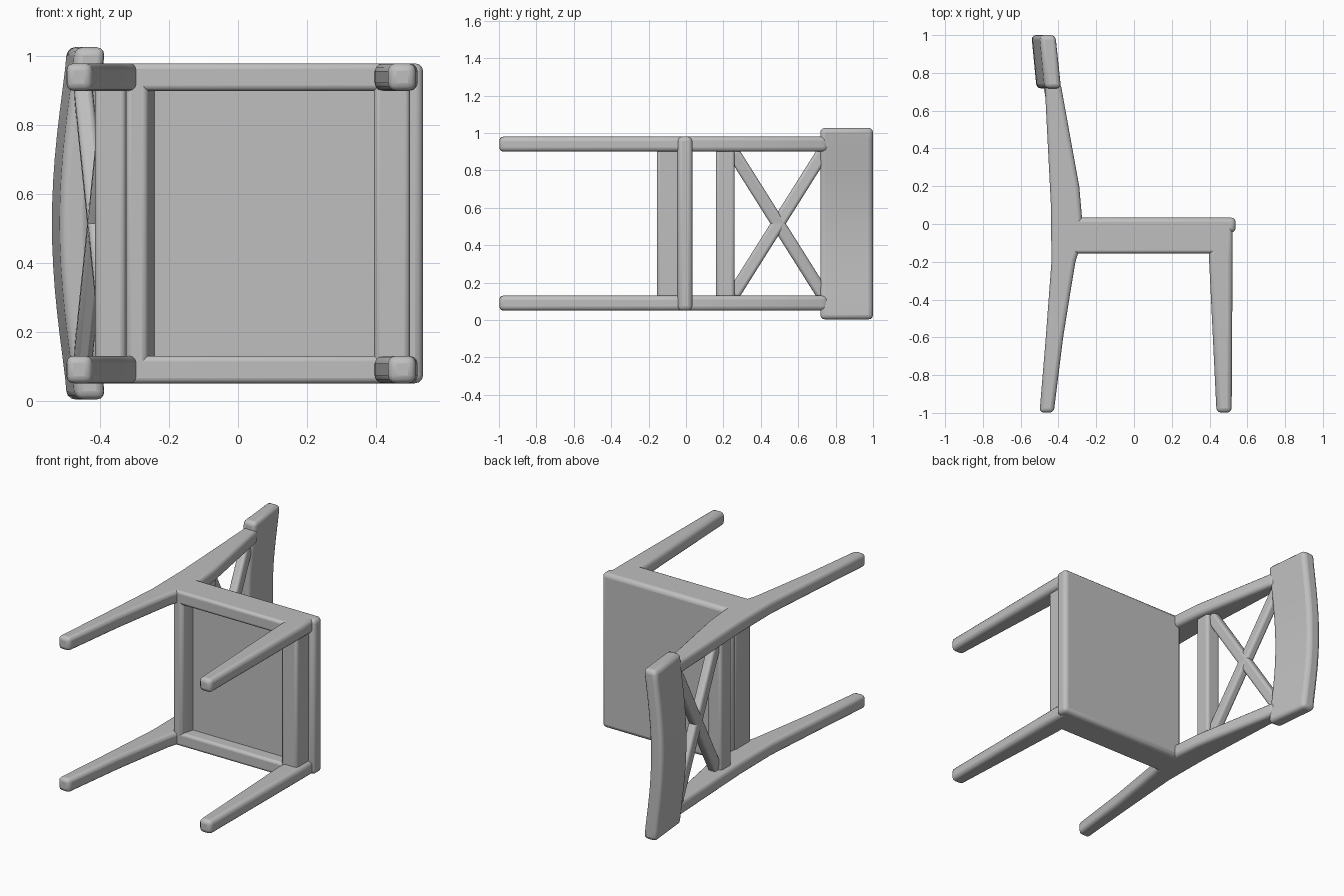
import bpy, bmesh, math
from mathutils import Vector

cube = bpy.data.objects.get("Cube")
if cube:
    bpy.data.objects.remove(cube, do_unlink=True)

# Single grey finish
GREY = (0.52, 0.52, 0.52, 1.0)
mat = bpy.data.materials.new("plain_grey")
mat.use_nodes = True
mat.diffuse_color = GREY
bsdf = mat.node_tree.nodes["Principled BSDF"]
bsdf.inputs["Base Color"].default_value = GREY
bsdf.inputs["Roughness"].default_value = 0.8

MID = 0.515  # centre of the chair's width along z


def loft(name, sections, bevel=0.016):
    """Skin equal-sized closed sections, cap the ends and round the edges."""
    bm = bmesh.new()
    rings = [[bm.verts.new(p) for p in s] for s in sections]
    n = len(rings[0])
    for a, b in zip(rings, rings[1:]):
        for i in range(n):
            j = (i + 1) % n
            bm.faces.new((a[i], a[j], b[j], b[i]))
    bm.faces.new(rings[0])
    bm.faces.new(rings[-1])
    bmesh.ops.recalc_face_normals(bm, faces=bm.faces[:])
    me = bpy.data.meshes.new(name)
    bm.to_mesh(me)
    bm.free()
    me.materials.append(mat)
    ob = bpy.data.objects.new(name, me)
    bpy.context.collection.objects.link(ob)
    mod = ob.modifiers.new("rounded", "BEVEL")
    mod.width = bevel
    mod.segments = 3
    mod.limit_method = "ANGLE"
    mod.angle_limit = math.radians(35)
    bpy.ops.object.select_all(action="DESELECT")
    ob.select_set(True)
    bpy.context.view_layer.objects.active = ob
    bpy.ops.object.shade_smooth_by_angle(angle=math.radians(40))
    return ob


def slab(name, outline, z0, z1, bevel=0.016):
    """Extrude an x-y outline along z."""
    return loft(name, [[(x, y, z) for x, y in outline] for z in (z0, z1)], bevel)


def box(name, x0, x1, y0, y1, z0, z1, bevel=0.016):
    return slab(name, [(x0, y0), (x1, y0), (x1, y1), (x0, y1)], z0, z1, bevel)


# Side profiles: back post with raked leg and upright, tapered front leg
back_post = [(-0.50, -0.998), (-0.425, -0.998), (-0.375, -0.60), (-0.335, -0.35),
             (-0.31, -0.20), (-0.285, -0.12), (-0.275, 0.03), (-0.29, 0.20),
             (-0.33, 0.42), (-0.385, 0.725), (-0.40, 0.76), (-0.475, 0.76),
             (-0.472, 0.725), (-0.44, 0.10), (-0.437, -0.20), (-0.467, -0.60)]
front_leg = [(0.437, -0.998), (0.517, -0.998), (0.522, -0.15), (0.522, 0.0),
             (0.395, 0.0), (0.398, -0.20)]

for side, z0 in (("right", 0.05), ("left", 0.90)):
    z1 = z0 + 0.08
    slab("back_post_" + side, back_post, z0, z1, 0.021)
    slab("front_leg_" + side, front_leg, z0, z1, 0.023)
    box("side_rail_" + side, -0.36, 0.48, -0.155, 0.015, z0, z1)

# Seat lip, the thicker panel under it and the cross rails
box("seat", -0.32, 0.538, -0.045, 0.034, 0.05, 0.98, 0.024)
box("seat_underside", -0.29, 0.44, -0.08, 0.0, 0.09, 0.94, 0.01)
box("front_rail", 0.395, 0.50, -0.155, 0.0, 0.09, 0.94)
slab("back_rail", [(-0.325, -0.155), (-0.265, -0.155), (-0.24, -0.07),
                   (-0.24, 0.0), (-0.325, 0.0)], 0.09, 0.94, 0.014)

# Lower bar of the backrest
box("lower_back_bar", -0.415, -0.325, 0.16, 0.26, 0.09, 0.94)

# Crossed braces, following the rake of the posts
for name, za, zb in (("brace_rising", 0.13, 0.90), ("brace_falling", 0.90, 0.13)):
    a, b = Vector((-0.37, 0.25, za)), Vector((-0.45, 0.735, zb))
    along = (b - a).normalized()
    across = along.cross(Vector((1, 0, 0))).normalized()
    depth = across.cross(along).normalized()
    w, d = across * 0.035, depth * 0.027
    loft(name, [[p - w - d, p + w - d, p + w + d, p - w + d] for p in (a, b)], 0.016)

# Curved top rest: nearly straight ends, bowed backwards at the middle
rest = [(-0.472, 0.718), (-0.384, 0.718), (-0.414, 1.0), (-0.499, 1.0)]
sections = []
for i in range(17):
    t = -1 + i / 8
    bow = 0.044 * (1 - t * t) ** 1.4
    sections.append([(x - bow, y, MID + 0.512 * t) for x, y in rest])
loft("top_rest", sections, 0.024)
